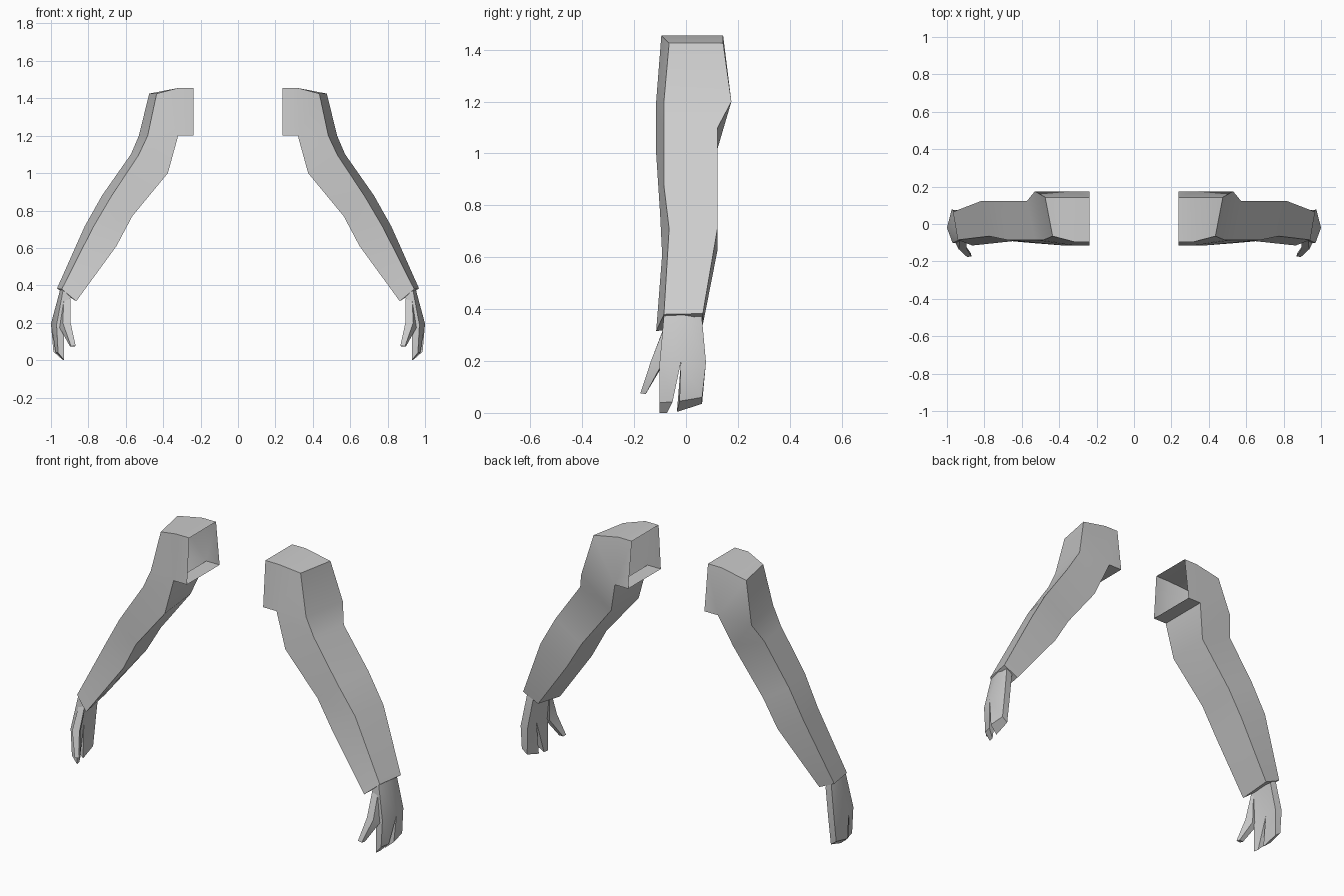
import bpy, bmesh

def loft(bm, rings, cap_start=False, cap_end=True):
    """Skin a list of equal-length vertex rings."""
    vs = [[bm.verts.new(p) for p in r] for r in rings]
    n = len(rings[0])
    for a, b in zip(vs, vs[1:]):
        for i in range(n):
            j = (i + 1) % n
            bm.faces.new((a[i], a[j], b[j], b[i]))
    if cap_start:
        bm.faces.new(vs[0][::-1])
    if cap_end:
        bm.faces.new(vs[-1])

def finish(bm, name, angle):
    """Weld, orient, mirror to the other arm and shade."""
    bmesh.ops.remove_doubles(bm, verts=bm.verts, dist=0.0005)
    bmesh.ops.recalc_face_normals(bm, faces=bm.faces)
    me = bpy.data.meshes.new(name)
    bm.to_mesh(me)
    bm.free()
    ob = bpy.data.objects.new(name, me)
    bpy.context.collection.objects.link(ob)
    bpy.ops.object.select_all(action='DESELECT')
    ob.select_set(True)
    bpy.context.view_layer.objects.active = ob
    bpy.ops.object.shade_smooth_by_angle(angle=angle)
    m = ob.modifiers.new("mirror", 'MIRROR')
    m.use_mirror_merge = False
    return ob

# sleeves: each ring is inner front, outer front, outer back, inner back;
# the first ring is the open shoulder end, the underarm corner is a fan
under_f, under_b = (.32, -.115, 1.2), (.32, .175, 1.2)
bm = bmesh.new()
loft(bm, [
    [(.237, -.115, 1.2), (.237, -.095, 1.455), (.237, .143, 1.455), (.237, .175, 1.2)],
    [under_f, (.32, -.095, 1.455), (.32, .143, 1.455), under_b],
    [under_f, (.435, -.065, 1.425), (.475, .143, 1.425), under_b],
    [under_f, (.483, -.085, 1.2), (.53, .175, 1.2), under_b],
    [(.375, -.115, 1.0), (.532, -.085, 1.096), (.573, .122, 1.1), (.38, .122, 1.02)],
    [(.565, -.10, .77), (.678, -.085, .875), (.727, .122, .88), (.565, .122, .78)],
    [(.65, -.092, .61), (.775, -.065, .71), (.82, .122, .715), (.655, .122, .63)],
    [(.865, -.115, .315), (.942, -.085, .38), (.968, .065, .383), (.875, .065, .34)],
])
finish(bm, "sleeves", 0.5)

# hands: palm split at the knuckles into two finger groups, plus a thumb
of, om, ob_ = (.97, -.102, .19), (1.0, -.02, .195), (.975, .077, .195)
ib, im, if_ = (.935, .072, .19), (.945, -.02, .19), (.93, -.102, .18)
bm = bmesh.new()
loft(bm, [
    [(.935, -.085, .375), (.95, -.01, .38), (.945, .06, .38),
     (.91, .06, .35), (.90, -.01, .35), (.895, -.085, .34)],
    [of, om, ob_, ib, im, if_],
], cap_end=False)
loft(bm, [[of, om, im, if_],
          [(.962, -.102, .04), (.975, -.052, .042), (.935, -.073, 0), (.93, -.102, 0)]])
loft(bm, [[om, ob_, ib, im],
          [(.987, -.025, .045), (.978, .062, .06), (.945, .062, .035), (.94, -.035, .004)]])
loft(bm, [
    [(.93, -.08, .34), (.935, -.07, .33), (.90, -.07, .32), (.895, -.085, .33)],
    [(.937, -.135, .2), (.955, -.1, .175), (.915, -.095, .175), (.895, -.132, .2)],
    [(.893, -.176, .075), (.898, -.155, .073), (.873, -.155, .073), (.868, -.174, .077)],
], cap_start=True)
finish(bm, "hands", 0.6)
